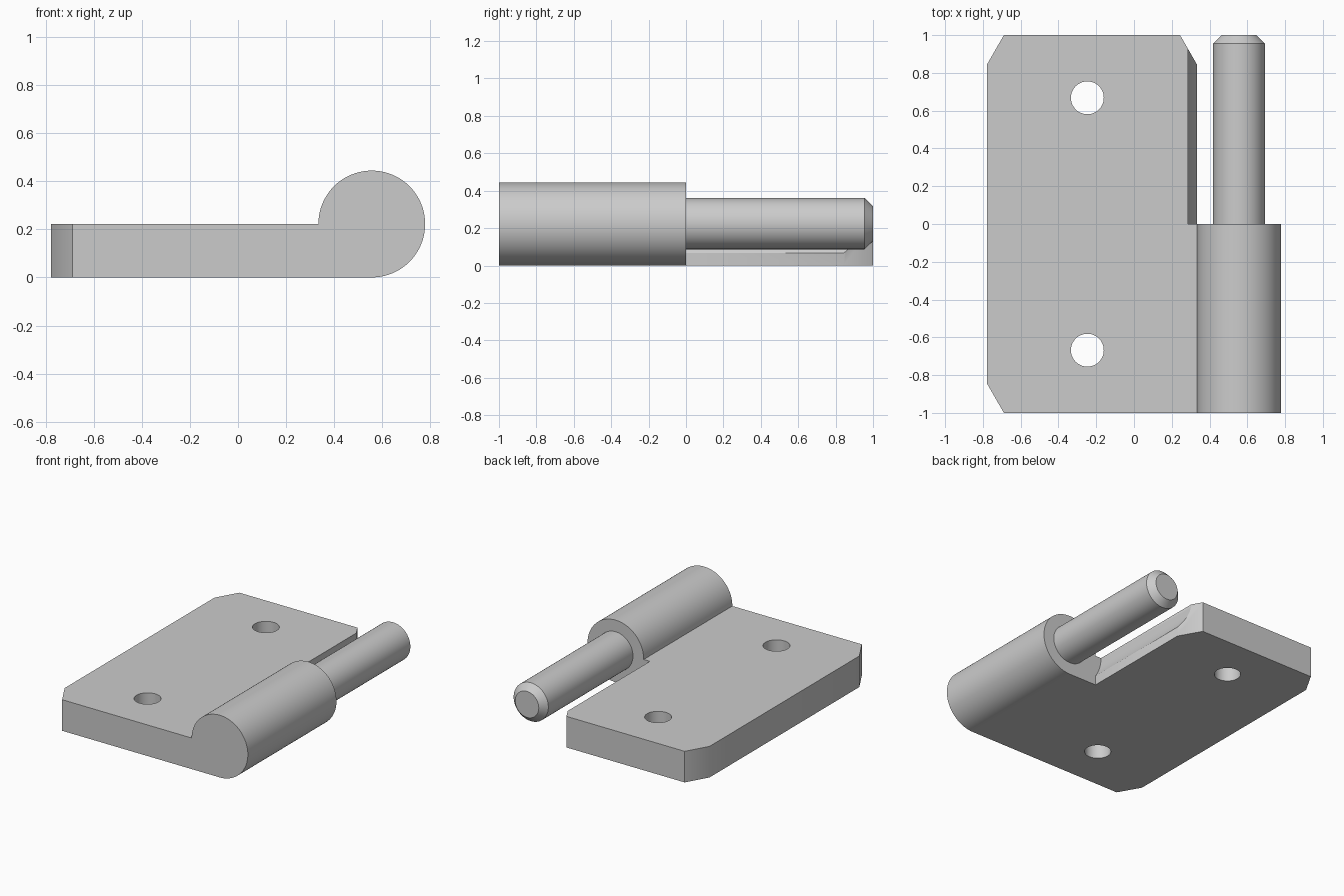
import bpy, bmesh
from math import sin, cos, acos, pi, radians

cube = bpy.data.objects.get("Cube")
if cube:
    bpy.data.objects.remove(cube, do_unlink=True)

# Main dimensions
LEFT, EDGE = -0.778, 0.333      # sides of the leaf
THICK = 0.222                   # leaf thickness, also the barrel radius
PIN_X = 0.556                   # hinge axis
CLEAR = 0.271                   # clearance radius beside the pin
CH_X, CH_Y = 0.089, 0.155       # corner chamfer
HOLE_X, HOLE_Y, HOLE_R = -0.247, 0.668, 0.087

steel = bpy.data.materials.new("plain grey steel")
steel.use_nodes = True
GREY = (0.6, 0.6, 0.6, 1)
steel.diffuse_color = GREY
steel.node_tree.nodes["Principled BSDF"].inputs["Base Color"].default_value = GREY


def arc(cx, cy, r, start, end, steps):
    """Points on an arc, angles in radians."""
    angles = [start + (end - start) * i / steps for i in range(steps + 1)]
    return [(cx + r * cos(a), cy + r * sin(a)) for a in angles]


def prism(name, outline, low, high, axis):
    """Extrude an outline along y (outline in xz) or z (outline in xy)."""
    def place(p, d):
        return (p[0], d, p[1]) if axis == "y" else (p[0], p[1], d)
    bm = bmesh.new()
    rings = [[bm.verts.new(place(p, d)) for p in outline] for d in (low, high)]
    a, b = rings
    bm.faces.new(a)
    bm.faces.new(b)
    n = len(outline)
    for i in range(n):
        j = (i + 1) % n
        bm.faces.new((a[i], a[j], b[j], b[i]))
    return finish(name, bm)


def finish(name, bm):
    bmesh.ops.recalc_face_normals(bm, faces=bm.faces)
    mesh = bpy.data.meshes.new(name)
    bm.to_mesh(mesh)
    bm.free()
    mesh.materials.append(steel)
    obj = bpy.data.objects.new(name, mesh)
    bpy.context.collection.objects.link(obj)
    return obj


def cut(target, cutter):
    """Subtract the cutter, then discard it."""
    cutter.hide_render = True
    mod = target.modifiers.new("cut", "BOOLEAN")
    mod.operation, mod.solver, mod.object = "DIFFERENCE", "EXACT", cutter
    graph = bpy.context.evaluated_depsgraph_get()
    mesh = bpy.data.meshes.new_from_object(target.evaluated_get(graph))
    target.modifiers.clear()
    target.data = mesh
    bpy.data.objects.remove(cutter, do_unlink=True)


def smooth(obj):
    bpy.ops.object.select_all(action="DESELECT")
    obj.select_set(True)
    bpy.context.view_layer.objects.active = obj
    bpy.ops.object.shade_smooth_by_angle(angle=radians(30))


# Leaf and barrel share one section running the full length
section = [(LEFT, THICK), (LEFT, 0)]
section += arc(PIN_X, THICK, THICK, -pi / 2, pi, 60)
leaf = prism("hinge_leaf_and_barrel", section, -1, 1, "y")

# Rear half: remove the barrel and hollow the leaf edge around the pin
sweep = acos((PIN_X - EDGE) / CLEAR)
clearance = arc(PIN_X, THICK, CLEAR, pi, pi + sweep, 14)
clearance += [(EDGE, -0.1), (1, -0.1), (1, 0.6), (PIN_X - CLEAR, 0.6)]
cut(leaf, prism("clearance_cutter", clearance, 0, 1.2, "y"))

# Chamfered corners: both on the outer edge, one beside the pin
for x, sx, sy in ((LEFT, -1, -1), (LEFT, -1, 1), (EDGE, 1, 1)):
    wedge = [(x + sx * CH_X, sy * (1 - 2 * CH_Y)),
             (x - sx * 2 * CH_X, sy * (1 + CH_Y)),
             (x + sx * CH_X, sy * (1 + CH_Y))]
    cut(leaf, prism("corner_cutter", wedge, -0.1, 0.5, "z"))

# Screw holes
for y in (-HOLE_Y, HOLE_Y):
    circle = arc(HOLE_X, y, HOLE_R, 0, 2 * pi, 48)[:-1]
    cut(leaf, prism("hole_cutter", circle, -0.1, 0.5, "z"))

smooth(leaf)

# Pin with a chamfered tip, seated inside the barrel
bm = bmesh.new()
rings = []
for y, r in ((-0.04, 0.137), (0.955, 0.137), (1, 0.093)):
    ring = arc(PIN_X, THICK + 0.002, r, 0, 2 * pi, 64)[:-1]
    rings.append([bm.verts.new((x, y, z)) for x, z in ring])
for a, b in zip(rings, rings[1:]):
    for i in range(len(a)):
        j = (i + 1) % len(a)
        bm.faces.new((a[i], a[j], b[j], b[i]))
bm.faces.new(rings[0])
bm.faces.new(rings[-1])
smooth(finish("hinge_pin", bm))
